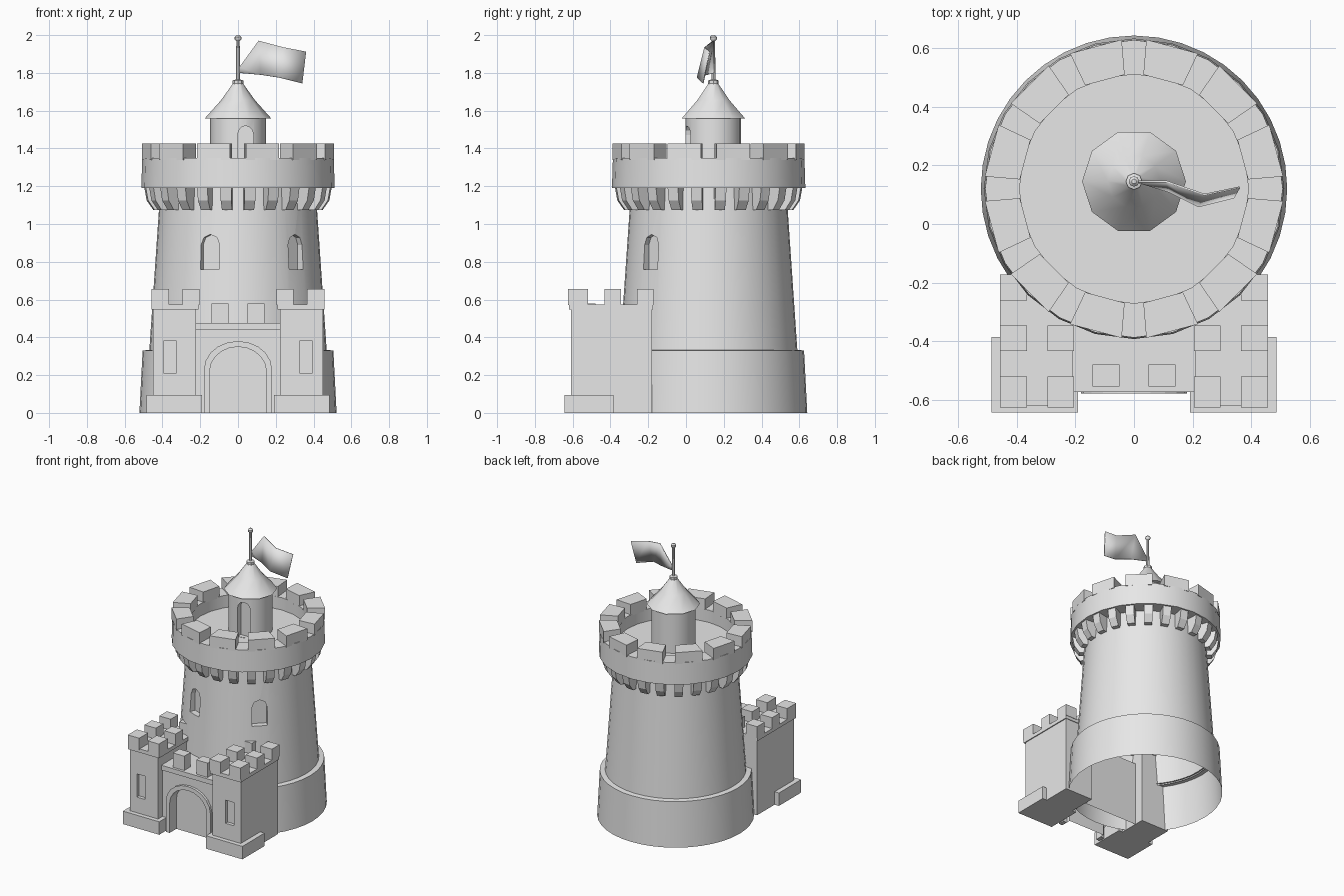
import bpy, bmesh, math
from mathutils import Matrix, Vector

if "Cube" in bpy.data.objects:
    bpy.data.objects.remove(bpy.data.objects["Cube"])

stone = bpy.data.materials.new("grey_stone")
stone.diffuse_color = (0.8, 0.8, 0.8, 1)
stone.use_nodes = True
stone.node_tree.nodes["Principled BSDF"].inputs["Base Color"].default_value = stone.diffuse_color
CY = 0.12          # centre of the keep in y
TY = 0.145         # centre of the roof turret in y


def finish(name, bm, smooth=None, normals=True):
    if normals:
        bmesh.ops.recalc_face_normals(bm, faces=bm.faces)
    me = bpy.data.meshes.new(name)
    bm.to_mesh(me)
    bm.free()
    me.materials.append(stone)
    ob = bpy.data.objects.new(name, me)
    bpy.context.collection.objects.link(ob)
    if smooth:
        select(ob)
        bpy.ops.object.shade_smooth_by_angle(angle=math.radians(smooth))
    return ob


def select(ob):
    bpy.ops.object.select_all(action='DESELECT')
    ob.select_set(True)
    bpy.context.view_layer.objects.active = ob


def lathe(name, profile, cy, sides, smooth=35, closed=False):
    """Spin (radius, z) points round a vertical axis; flat caps unless the profile is a loop."""
    bm = bmesh.new()
    rings = [[bm.verts.new((r * math.cos(2 * math.pi * i / sides),
                            cy + r * math.sin(2 * math.pi * i / sides), z))
              for i in range(sides)] for r, z in profile]
    pairs = list(zip(rings, rings[1:])) + ([(rings[-1], rings[0])] if closed else [])
    for a, b in pairs:
        for i in range(sides):
            j = (i + 1) % sides
            bm.faces.new((a[i], a[j], b[j], b[i]))
    if not closed:
        bm.faces.new(rings[0][::-1])
        bm.faces.new(rings[-1])
    return finish(name, bm, smooth)


def add_prism(bm, pts, y0, y1, mat=None):
    """Extrude an (x, z) outline from y0 to y1."""
    mat = mat or Matrix()
    a = [bm.verts.new(mat @ Vector((x, y0, z))) for x, z in pts]
    b = [bm.verts.new(mat @ Vector((x, y1, z))) for x, z in pts]
    bm.faces.new(a)
    bm.faces.new(b[::-1])
    for i in range(len(pts)):
        j = (i + 1) % len(pts)
        bm.faces.new((a[i], b[i], b[j], a[j]))


def rect(x0, x1, z0, z1):
    return [(x0, z0), (x1, z0), (x1, z1), (x0, z1)]


def arch(hw, spring, top, z0=0.0, n=10, cx=0.0):
    curve = [(cx + hw * math.cos(math.pi * i / n),
              spring + (top - spring) * math.sin(math.pi * i / n)) for i in range(n + 1)]
    return [(cx + hw, z0)] + curve + [(cx - hw, z0)]


def cut(ob, prisms):
    """Subtract (points, y0, y1, matrix) prisms from an object."""
    for p in prisms:
        bm = bmesh.new()
        add_prism(bm, *p)
        c = finish("cutter", bm)
        c.hide_render = True
        m = ob.modifiers.new("cut", 'BOOLEAN')
        m.operation, m.solver, m.object = 'DIFFERENCE', 'EXACT', c
        select(ob)
        bpy.ops.object.modifier_apply(modifier=m.name)
        bpy.data.objects.remove(c)


def open_bottom(ob, z):
    bm = bmesh.new()
    bm.from_mesh(ob.data)
    low = [f for f in bm.faces if f.normal.z < -0.9 and abs(f.calc_center_median().z - z) < 0.002]
    bmesh.ops.delete(bm, geom=low, context='FACES')
    bm.to_mesh(ob.data)
    bm.free()


def around(deg, cy=CY):
    return Matrix.Translation((0, cy, 0)) @ Matrix.Rotation(math.radians(deg), 4, 'Z')


# keep: base drum with ledge, tapering body with two arched window niches
base = lathe("base_drum", [(0.522, 0), (0.505, 0.33), (0.46, 0.335)], CY, 40)
bm = bmesh.new()
bm.from_mesh(base.data)
bmesh.ops.delete(bm, geom=[f for f in bm.faces if len(f.verts) > 4], context='FACES')
bm.to_mesh(base.data)
bm.free()

body = lathe("keep_body", [(0.47, 0.325), (0.41, 1.2)], CY, 40)
win = arch(0.052, 0.89, 0.945, 0.76, 4)
cut(body, [(win, -0.7, -0.395, around(a)) for a in (-20, 45)])
open_bottom(body, 0.325)

# battlement ring, roof deck, merlons and corbels
lathe("battlement_ring", [(0.40, 1.19), (0.512, 1.19), (0.507, 1.35), (0.39, 1.35), (0.39, 1.2)],
      CY, 24, 20, closed=True)
lathe("roof_deck", [(0.395, 1.22), (0.395, 1.26)], CY, 24)


def add_wedge(bm, mid, half, r0, r1, z0, z1, r1_low=None):
    rows = []
    for z, ro in ((z0, r1_low or r1), (z1, r1)):
        plan = [(r0, -half), (ro, -half), (ro, half), (r0, half)]
        rows.append([bm.verts.new((r * math.cos(math.radians(mid + a)),
                                   CY + r * math.sin(math.radians(mid + a)), z)) for r, a in plan])
    lo, hi = rows
    bm.faces.new(lo[::-1])
    bm.faces.new(hi)
    for i in range(4):
        j = (i + 1) % 4
        bm.faces.new((lo[i], lo[j], hi[j], hi[i]))


bm = bmesh.new()
for k in range(12):
    add_wedge(bm, 15 + 30 * k, 10.3, 0.39, 0.51, 1.34, 1.425)
finish("keep_merlons", bm)
bm = bmesh.new()
for k in range(24):
    add_wedge(bm, 7.5 + 15 * k, 3.4, 0.39, 0.497, 1.125, 1.192, 0.485)
    add_wedge(bm, 7.5 + 15 * k, 3.4, 0.39, 0.485, 1.075, 1.125, 0.45)
finish("corbels", bm)

# roof turret with door niche, flared roof and flagpole
turret = lathe("turret", [(0.147, 1.25), (0.147, 1.57)], TY, 20)
cut(turret, [(arch(0.042, 1.47, 1.52, 1.262, 6, 0.04), -0.1, 0.035, None)])
lathe("turret_roof", [(0.14, 1.558), (0.177, 1.558), (0.09, 1.655), (0.026, 1.745)], TY, 10, 50)
lathe("flagpole", [(0.028, 1.735), (0.028, 1.76), (0.011, 1.765), (0.009, 1.968), (0.018, 1.978),
                   (0.018, 1.99), (0.008, 2.0)], TY, 8, 40)

# waving flag
bm = bmesh.new()
cols = [((0.008, 0.145, 1.83), (0.008, 0.145, 1.80)),
        ((0.11, 0.145, 1.97), (0.12, 0.11, 1.79)),
        ((0.24, 0.10, 1.935), (0.22, 0.06, 1.775)),
        ((0.36, 0.125, 1.912), (0.34, 0.09, 1.745))]
vs = [[bm.verts.new(p) for p in c] for c in cols]
for a, b in zip(vs, vs[1:]):
    bm.faces.new((a[0], a[1], b[1], b[0]))
flag = finish("flag", bm, 60)
sol = flag.modifiers.new("thickness", 'SOLIDIFY')
sol.thickness, sol.offset = 0.006, 0

# gate wall with arched passage, door, arch trim, top lip and merlons
bm = bmesh.new()
add_prism(bm, rect(-0.24, 0.24, 0, 0.45), -0.56, -0.25)
gate = finish("gate_wall", bm)
cut(gate, [(arch(0.15, 0.22, 0.35, -0.1), -0.8, -0.50, None)])
open_bottom(gate, 0)
bm = bmesh.new()
add_prism(bm, arch(0.18, 0.23, 0.38) + arch(0.15, 0.22, 0.35)[::-1], -0.578, -0.53)
finish("gate_arch_trim", bm)
bm = bmesh.new()
add_prism(bm, rect(-0.23, 0.23, 0.44, 0.475), -0.572, -0.25)
finish("gate_top_lip", bm)
bm = bmesh.new()
for s in (-1, 1):
    add_prism(bm, rect(s * 0.095 - 0.046, s * 0.095 + 0.046, 0.47, 0.58), -0.553, -0.478)
finish("gate_merlons", bm)

# pair of gate towers: plinth, slit window, rim and merlons
for side, s in (("left", -1), ("right", 1)):
    c = s * 0.335

    def box(bm, x0, x1, z0, z1, y0, y1):
        add_prism(bm, rect(min(s * x0, s * x1), max(s * x0, s * x1), z0, z1), y0, y1)

    bm = bmesh.new()
    box(bm, 0.222, 0.45, 0, 0.555, -0.61, -0.18)
    tower = finish(side + "_gate_tower", bm)
    cut(tower, [(rect(s * 0.36 - 0.034, s * 0.36 + 0.034, 0.21, 0.38), -0.7, -0.585, None)])
    bm = bmesh.new()
    box(bm, 0.19, 0.485, 0, 0.095, -0.642, -0.385)
    finish(side + "_plinth", bm)
    bm = bmesh.new()
    box(bm, 0.208, 0.457, 0.548, 0.575, -0.62, -0.175)
    finish(side + "_tower_rim", bm)
    bm = bmesh.new()
    for y0, y1 in ((-0.625, -0.52), (-0.432, -0.345), (-0.26, -0.172)):
        for x0, x1 in ((0.205, 0.295), (0.365, 0.457)):
            box(bm, x0, x1, 0.57, 0.655, y0, y1)
    finish(side + "_tower_merlons", bm)
